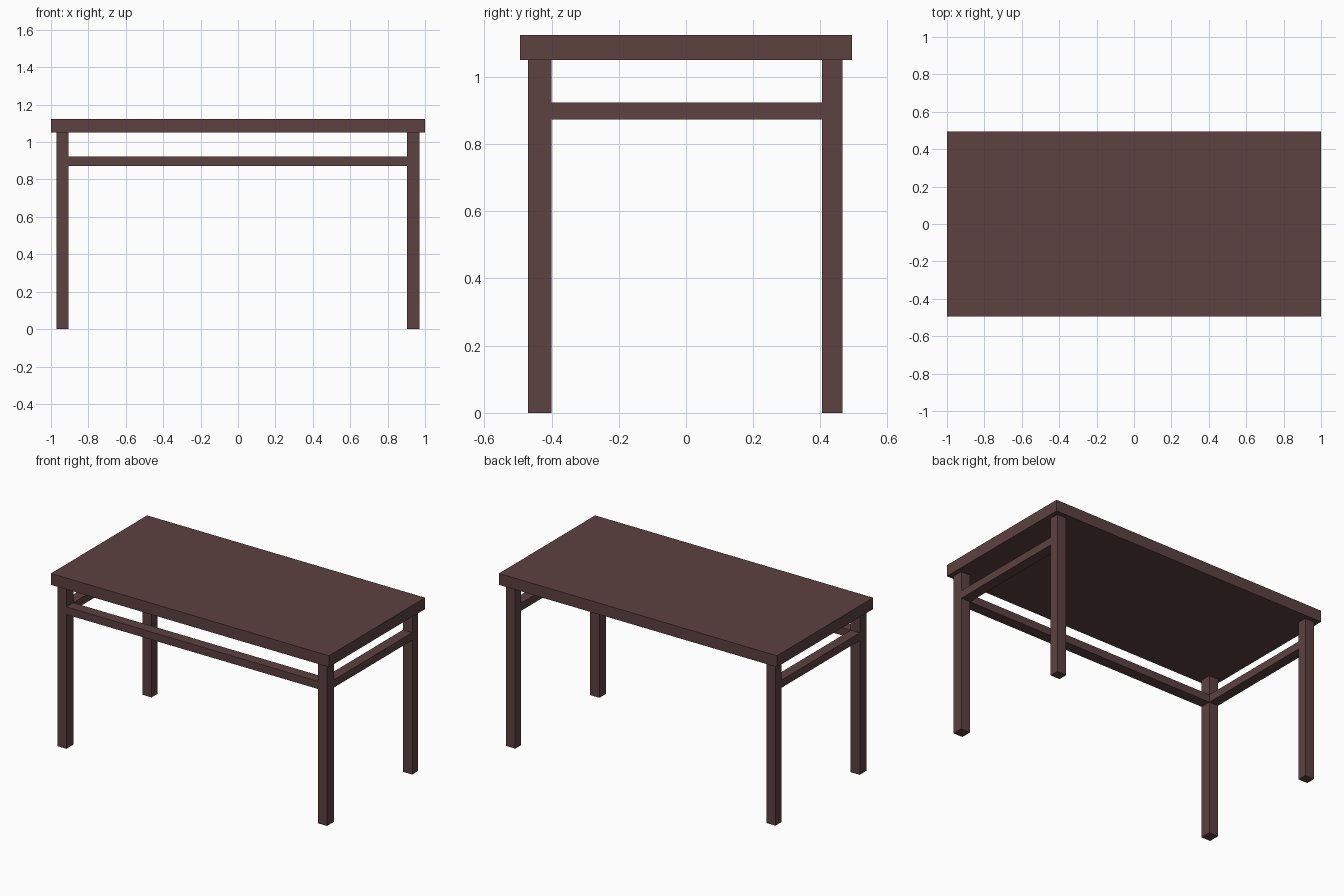
import bpy
import bmesh
from mathutils import Vector

if "Cube" in bpy.data.objects:
    bpy.data.objects.remove(bpy.data.objects["Cube"])

wood = bpy.data.materials.new("dark_wood")
wood.diffuse_color = (0.11, 0.053, 0.052, 1.0)
wood.use_nodes = True
wood.node_tree.nodes["Principled BSDF"].inputs["Base Color"].default_value = wood.diffuse_color


def box(name, xs, ys, zs):
    """Axis-aligned box given its (min, max) range on each axis."""
    bm = bmesh.new()
    bmesh.ops.create_cube(bm, size=1.0)
    ranges = (xs, ys, zs)
    bmesh.ops.scale(bm, verts=bm.verts, vec=Vector([b - a for a, b in ranges]))
    bmesh.ops.translate(bm, verts=bm.verts, vec=Vector([(a + b) / 2 for a, b in ranges]))
    mesh = bpy.data.meshes.new(name)
    bm.to_mesh(mesh)
    bm.free()
    mesh.materials.append(wood)
    obj = bpy.data.objects.new(name, mesh)
    bpy.context.collection.objects.link(obj)
    return obj


TOP_Z = 1.05
RAIL_Z = (0.873, 0.923)
SIDES = {"left": (-0.97, -0.905), "right": (0.903, 0.97)}
ENDS = {"front": (-0.47, -0.40), "back": (0.405, 0.465)}

# Table top slab
box("table_top", (-1.0, 1.0), (-0.494, 0.494), (TOP_Z, 1.124))

# Four square legs
for side, xs in SIDES.items():
    for end, ys in ENDS.items():
        box(f"{end}_{side}_leg", xs, ys, (0.0, TOP_Z))

# Short rails joining the front and back legs on each side
for side, xs in SIDES.items():
    box(f"{side}_rail", xs, (ENDS["front"][1], ENDS["back"][0]), RAIL_Z)

# Long rail on the front only; the back is open
box("front_rail", (SIDES["left"][1], SIDES["right"][0]), ENDS["front"], RAIL_Z)
